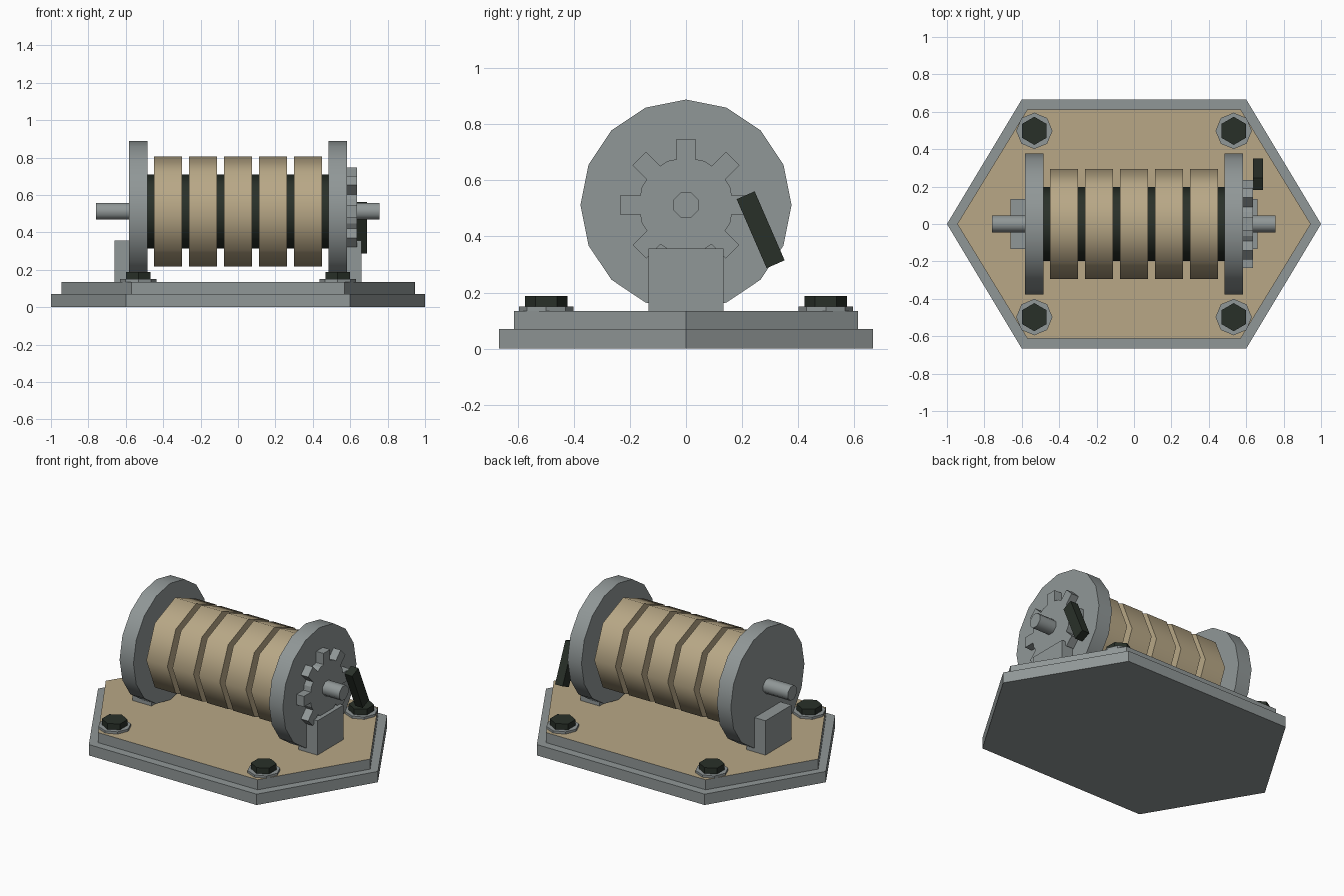
import bpy, bmesh
from math import sin, cos, pi, radians
from mathutils import Matrix

cube = bpy.data.objects.get("Cube")
if cube:
    bpy.data.objects.remove(cube, do_unlink=True)


def material(name, rgb):
    mat = bpy.data.materials.new(name)
    mat.use_nodes = True
    color = (*rgb, 1)
    mat.diffuse_color = color
    mat.node_tree.nodes["Principled BSDF"].inputs["Base Color"].default_value = color
    return mat


STEEL = material("steel grey", (0.28, 0.31, 0.31))
TAN = material("rope tan", (0.48, 0.39, 0.24))
DARK = material("dark green black", (0.022, 0.03, 0.022))


def ngon(sides, radius, turn=0.0, center=(0, 0)):
    """Regular outline whose first corner points along the second axis."""
    return [(center[0] - radius * sin(turn + 2 * pi * i / sides),
             center[1] + radius * cos(turn + 2 * pi * i / sides)) for i in range(sides)]


def prism(name, outline, low, high, mat, axis="z", smooth=False):
    """Extrude an outline along z, or along x with the outline in y and z."""
    place = (lambda p, h: (p[0], p[1], h)) if axis == "z" else (lambda p, h: (h, p[0], p[1]))
    bm = bmesh.new()
    bottom = [bm.verts.new(place(p, low)) for p in outline]
    top = [bm.verts.new(place(p, high)) for p in outline]
    bm.faces.new(bottom[::-1])
    bm.faces.new(top)
    n = len(outline)
    for i in range(n):
        j = (i + 1) % n
        bm.faces.new((bottom[i], bottom[j], top[j], top[i]))
    bmesh.ops.recalc_face_normals(bm, faces=bm.faces)
    mesh = bpy.data.meshes.new(name)
    bm.to_mesh(mesh)
    bm.free()
    mesh.materials.append(mat)
    obj = bpy.data.objects.new(name, mesh)
    bpy.context.collection.objects.link(obj)
    if smooth:
        bpy.ops.object.select_all(action="DESELECT")
        obj.select_set(True)
        bpy.context.view_layer.objects.active = obj
        bpy.ops.object.shade_smooth_by_angle(angle=radians(50))
    return obj


def box(x, y, z):
    """Rectangular outline in y and z, as arguments for an x prism."""
    return [(y[0], z[0]), (y[1], z[0]), (y[1], z[1]), (y[0], z[1])], x[0], x[1]


def long_hexagon(tip, corner_x, corner_y):
    return [(tip, 0), (corner_x, corner_y), (-corner_x, corner_y),
            (-tip, 0), (-corner_x, -corner_y), (corner_x, -corner_y)]


AXLE = (0, 0.512)
DECK = 0.135

# Stepped base with a tan deck
prism("base_plate", long_hexagon(1.0, 0.6, 0.666), 0, 0.07, STEEL)
deck = prism("deck_plate", long_hexagon(0.945, 0.57, 0.613), 0.07, DECK, STEEL)
deck.data.materials.append(TAN)
for face in deck.data.polygons:
    face.material_index = int(face.normal.z > 0.9)

# Corner bolts with washers
for sx, side in ((-1, "right"), (1, "left")):
    for sy, end in ((-1, "front"), (1, "back")):
        spot = (sx * 0.533, sy * 0.498)
        prism(f"washer_{end}_{side}", ngon(8, 0.097, center=spot), DECK, 0.15, STEEL)
        prism(f"bolt_{end}_{side}", ngon(6, 0.075, center=spot), 0.15, 0.188, DARK)

# Drum core, axle and rope coils
prism("drum_core", ngon(8, 0.198, center=AXLE), -0.5, 0.5, DARK, "x", True)
prism("axle", ngon(8, 0.048, pi / 8, AXLE), -0.76, 0.757, STEEL, "x", True)
for i in range(5):
    x = (i - 2) * 0.187
    prism(f"rope_coil_{i + 1}", ngon(8, 0.294, center=AXLE), x - 0.075, x + 0.075, TAN, "x", True)

# End flanges and their support blocks
for s, side in ((-1, "right"), (1, "left")):
    lo, hi = sorted((s * 0.484, s * 0.583))
    prism(f"flange_{side}", ngon(16, 0.376, center=AXLE), lo, hi, STEEL, "x", True)
    span = sorted((s * 0.525, s * 0.661))
    outline, lo, hi = box(span, (-0.133, 0.133), (DECK, 0.357))
    prism(f"support_{side}", outline, lo, hi, STEEL, "x")

# Ratchet gear with eight square teeth
gear = []
for k in range(8):
    a = k * pi / 4
    for u, r in ((0.034, 0.163), (0.034, 0.235), (-0.034, 0.235), (-0.034, 0.163)):
        gear.append((u * cos(a) - r * sin(a), AXLE[1] + u * sin(a) + r * cos(a)))
    gear += ngon(1, 0.17, a + pi / 8, AXLE)
prism("ratchet_gear", gear, 0.583, 0.635, STEEL, "x")

# Tilted pawl beside the gear
outline, lo, hi = box((-0.027, 0.027), (-0.035, 0.035), (-0.134, 0.134))
pawl = prism("pawl", outline, lo, hi, DARK, "x")
pawl.matrix_world = Matrix.Translation((0.663, 0.266, 0.424)) @ Matrix.Rotation(0.41, 4, "X")
